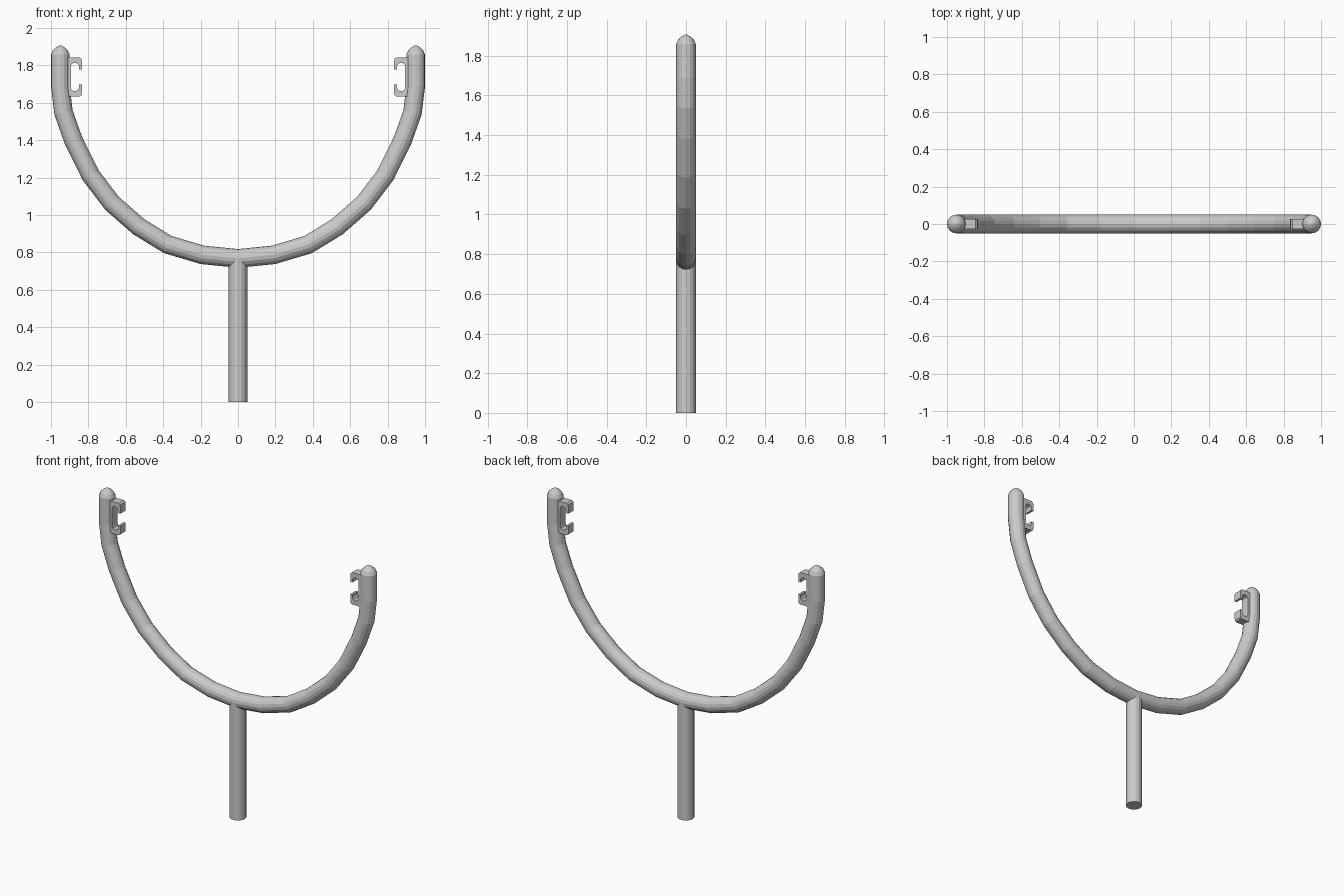
import bpy, bmesh, math
from mathutils import Vector

if "Cube" in bpy.data.objects:
    bpy.data.objects.remove(bpy.data.objects["Cube"])

SIDES = 16
R = 0.05


def make_object(name, bm):
    bmesh.ops.recalc_face_normals(bm, faces=bm.faces)
    me = bpy.data.meshes.new(name)
    bm.to_mesh(me)
    bm.free()
    ob = bpy.data.objects.new(name, me)
    bpy.context.collection.objects.link(ob)
    return ob


def tube(name, path, radii):
    """Sweep a round section along a path in the xz plane."""
    pts = [Vector((x, 0, z)) for x, z in path]
    bm = bmesh.new()
    rings = []
    for i, p in enumerate(pts):
        t = (pts[min(i + 1, len(pts) - 1)] - p).normalized() + (p - pts[max(i - 1, 0)]).normalized()
        t.normalize()
        n = Vector((-t.z, 0, t.x))
        ring = []
        for k in range(SIDES):
            a = 2 * math.pi * k / SIDES
            ring.append(bm.verts.new(p + radii[i] * (n * math.cos(a) + Vector((0, math.sin(a), 0)))))
        rings.append(ring)
    for a, b in zip(rings, rings[1:]):
        for k in range(SIDES):
            j = (k + 1) % SIDES
            bm.faces.new((a[k], a[j], b[j], b[k]))
    bm.faces.new(rings[0])
    bm.faces.new(rings[-1])
    return make_object(name, bm)


# Curved fork with domed tips: right half mirrored to the left
half = [(0.19, 0.787), (0.375, 0.842), (0.53, 0.937), (0.674, 1.063), (0.788, 1.213),
        (0.88, 1.399), (0.933, 1.548), (0.95, 1.69), (0.95, 1.858),
        (0.95, 1.88), (0.95, 1.896), (0.95, 1.906)]
half_r = [R] * 9 + [0.04, 0.024, 0.006]
path = [(-x, z) for x, z in reversed(half)] + [(0, 0.768)] + half
tube("fork", path, half_r[::-1] + [R] + half_r)

# Straight handle
tube("handle", [(0, 0), (0, 0.768)], [R, R])

# C-shaped band clips: upper half of profile, mirrored about the mid height
MID, DEPTH = 1.738, 0.028
upper = [(0.925, 0.105), (0.847, 0.105), (0.837, 0.097), (0.835, 0.085), (0.835, 0.040),
         (0.850, 0.040), (0.851, 0.060), (0.858, 0.071), (0.868, 0.075),
         (0.880, 0.075), (0.890, 0.070), (0.894, 0.058)]
profile = upper + [(x, -z) for x, z in reversed(upper)]
for name, s in (("clip_right", 1), ("clip_left", -1)):
    bm = bmesh.new()
    face = bm.faces.new([bm.verts.new((s * x, -DEPTH, MID + z)) for x, z in profile])
    ext = bmesh.ops.extrude_face_region(bm, geom=[face], use_keep_orig=True)
    bmesh.ops.translate(bm, vec=(0, 2 * DEPTH, 0),
                        verts=[v for v in ext["geom"] if isinstance(v, bmesh.types.BMVert)])
    make_object(name, bm)
